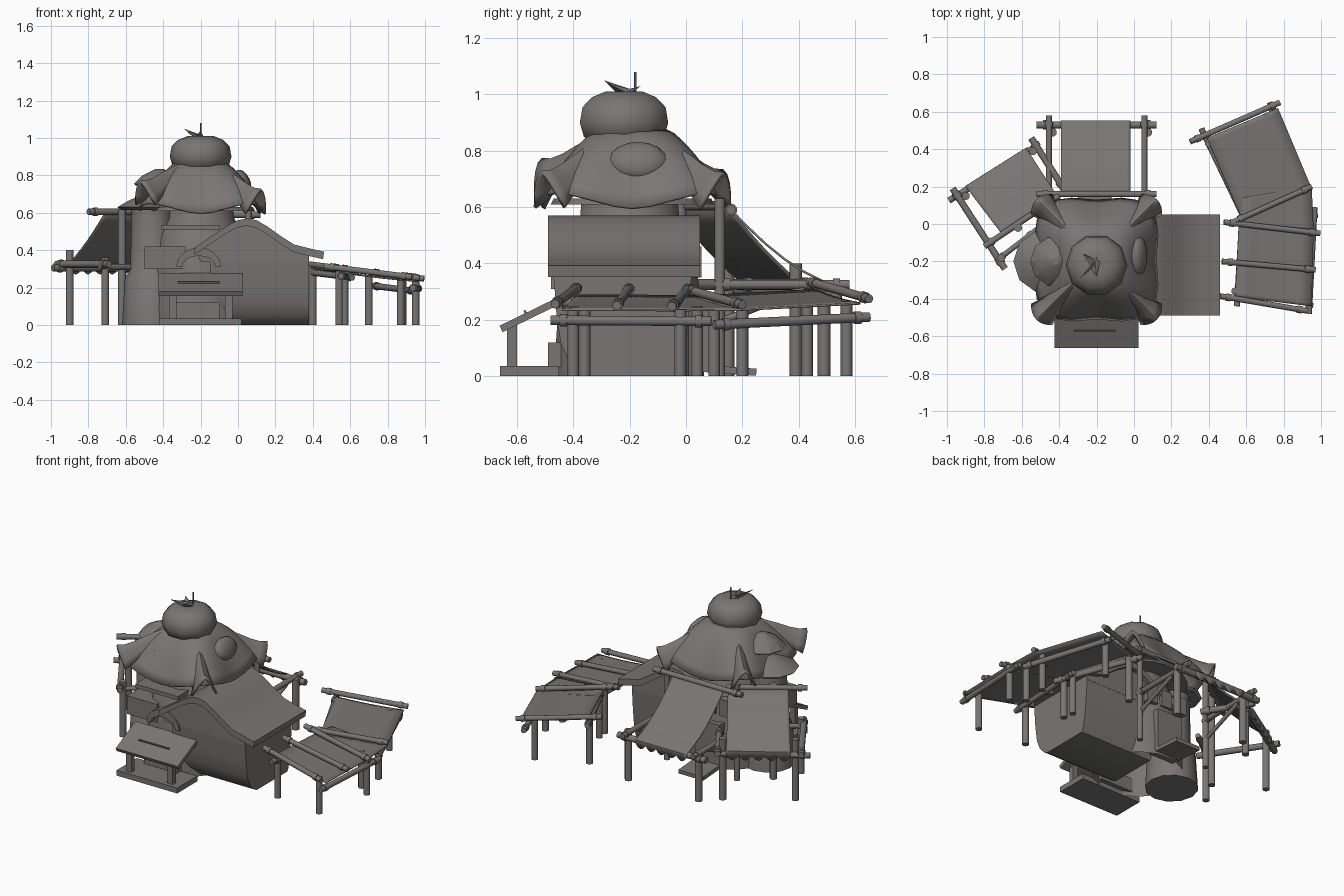
import bpy, bmesh, math
from mathutils import Vector, Matrix

if "Cube" in bpy.data.objects:
    bpy.data.objects.remove(bpy.data.objects["Cube"])

grey = bpy.data.materials.new("warm_grey")
grey.diffuse_color = (0.19, 0.183, 0.178, 1)
grey.use_nodes = True
grey.node_tree.nodes["Principled BSDF"].inputs["Base Color"].default_value = grey.diffuse_color


def finish(name, bm, smooth=None, solid=0):
    bmesh.ops.recalc_face_normals(bm, faces=bm.faces[:])
    me = bpy.data.meshes.new(name)
    bm.to_mesh(me)
    bm.free()
    ob = bpy.data.objects.new(name, me)
    bpy.context.collection.objects.link(ob)
    me.materials.append(grey)
    if solid:
        m = ob.modifiers.new("thickness", 'SOLIDIFY')
        m.thickness = solid
        m.offset = 0
    if smooth:
        bpy.context.view_layer.objects.active = ob
        ob.select_set(True)
        bpy.ops.object.shade_smooth_by_angle(angle=math.radians(smooth))
        ob.select_set(False)
    return ob


def box(name, x0, x1, y0, y1, z0, z1, rot_x=0):
    bm = bmesh.new()
    c = Vector(((x0 + x1) / 2, (y0 + y1) / 2, (z0 + z1) / 2))
    bmesh.ops.create_cube(bm, size=1, matrix=Matrix.Translation(c) @ Matrix.Rotation(rot_x, 4, 'X')
                          @ Matrix.Diagonal((x1 - x0, y1 - y0, z1 - z0, 1)))
    return finish(name, bm)


def pole(name, a, b, r=0.017, bands=True):
    """Round wooden pole with thicker lashings near its ends."""
    a, b = Vector(a), Vector(b)
    d = b - a
    q = d.to_track_quat('Z', 'Y').to_matrix().to_4x4()
    bm = bmesh.new()
    parts = [((a + b) / 2, d.length, r)]
    if bands:
        parts += [(a + d.normalized() * 0.045, 0.025, r * 1.3), (b - d.normalized() * 0.045, 0.025, r * 1.3)]
    for c, l, rr in parts:
        bmesh.ops.create_cone(bm, cap_ends=True, segments=10, radius1=rr, radius2=rr, depth=l,
                              matrix=Matrix.Translation(c) @ q)
    return finish(name, bm, 40)


def post(name, x, y, top, r=0.021):
    return pole(name, (x, y, 0), (x, y, top), r, False)


def loft(name, rows, closed=True, caps=True, smooth=40, solid=0):
    """Skin between rows of points."""
    bm = bmesh.new()
    vr = [[bm.verts.new(p) for p in row] for row in rows]
    n = len(vr[0])
    for a, b in zip(vr, vr[1:]):
        for i in range(n if closed else n - 1):
            j = (i + 1) % n
            bm.faces.new((a[i], a[j], b[j], b[i]))
    if caps:
        bm.faces.new(vr[0][::-1])
        bm.faces.new(vr[-1])
    return finish(name, bm, smooth, solid)


def lathe(name, cx, cy, prof, seg=12, smooth=40, caps=True, solid=0):
    return loft(name, [[(cx + r * math.cos(2 * math.pi * i / seg), cy + r * math.sin(2 * math.pi * i / seg), z)
                        for i in range(seg)] for r, z in prof], True, caps, smooth, solid)


def prism(name, pts, y0, y1, smooth=None):
    """Extrude an x-z outline along y."""
    return loft(name, [[(x, y, z) for x, z in pts] for y in (y0, y1)], True, True, smooth)


def blob(name, c, size, tilt=0):
    bm = bmesh.new()
    m = Matrix.Translation(c) @ Matrix.Rotation(tilt, 4, 'Y') @ Matrix.Diagonal((*size, 1))
    bmesh.ops.create_uvsphere(bm, u_segments=12, v_segments=8, radius=1, matrix=m)
    return finish(name, bm, 50)


def cloth(name, h0, h1, l0, l1, sag=0.02, fringe=0.0):
    """Sheet from high edge h0-h1 to low edge l0-l1, with an optional scalloped hem."""
    h0, h1, l0, l1 = map(Vector, (h0, h1, l0, l1))
    nu, nv = 20, 6
    rows = []
    for v in range(nv + 1):
        t = v / nv
        rows.append([h0.lerp(h1, u / nu).lerp(l0.lerp(l1, u / nu), t)
                     - Vector((0, 0, sag * math.sin(math.pi * t))) for u in range(nu + 1)])
    if fringe:
        rows.append([p - Vector((0, 0, fringe * (0.4 + 0.6 * abs(math.sin(math.pi * i / 4)))))
                     for i, p in enumerate(rows[-1])])
    return loft(name, rows, False, False, 40, 0.008)


# ---- Round house body (open underneath) and side tower
lathe("main_wall", -0.2, -0.2, [(0.27, 0), (0.27, 0.1), (0.255, 0.3), (0.23, 0.48), (0.18, 0.57), (0.17, 0.68)],
      14, 40, False)
lathe("tower_wall", -0.46, -0.2, [(0.16, 0), (0.145, 0.25), (0.115, 0.3), (0.11, 0.63)], 12)
lathe("tower_lower_roof", -0.475, -0.2, [(0.15, 0.615), (0.17, 0.63), (0.11, 0.665), (0.03, 0.70)], 10, 25)
lathe("tower_upper_roof", -0.42, -0.2, [(0.125, 0.745), (0.135, 0.755), (0.09, 0.80), (0.02, 0.835)], 10, 25)

# ---- Big dome whose rim swells and lifts toward its corners
CX, CY = -0.2, -0.19
rows = []
for k in range(9):
    t = k / 8
    row = []
    for i in range(32):
        a = 2 * math.pi * i / 32
        w = (1 + math.cos(4 * (a - math.pi / 4))) / 2
        r = 0.12 + (0.195 + 0.075 * w) * t
        row.append((CX + r * math.cos(a), CY + r * math.sin(a), 0.87 - (0.275 - 0.055 * w) * t ** 1.5))
    rows.append(row)
loft("canopy_dome", rows, True, False, 35, 0.012)
lathe("canopy_ceiling", CX, CY, [(0.29, 0.61), (0.28, 0.63)], 16)

# ---- Four flared horns: arched half-tubes running out along the diagonals
horn = [(0.10, 0.865, 0.035, 0.03), (0.19, 0.83, 0.037, 0.05), (0.28, 0.788, 0.042, 0.07),
        (0.35, 0.752, 0.05, 0.085), (0.41, 0.73, 0.062, 0.105), (0.455, 0.728, 0.075, 0.125)]
for n, (ang, dz) in enumerate(((45, -0.01), (135, 0.0), (225, 0.04), (315, -0.005))):
    a = math.radians(ang)
    rows = []
    for r, z, w, drop in horn:
        row = []
        for k in range(9):
            u = -1 + k / 4
            # the lips sweep back a little from the peak of the arch
            rr = r - 0.04 * u * u * (r / 0.455) ** 3
            row.append((CX + rr * math.cos(a) - u * w * math.sin(a), CY + rr * math.sin(a) + u * w * math.cos(a),
                        z + dz * (r / 0.455) - drop * abs(u) ** 1.5))
        rows.append(row)
    loft("canopy_horn_%d" % n, rows, False, False, 45, 0.014)
blob("right_roof_bulge", (0.025, -0.17, 0.765), (0.04, 0.105, 0.07), math.radians(-25))
blob("front_roof_knob", (-0.31, -0.39, 0.765), (0.028, 0.04, 0.014))

# ---- Puffed cap with stalk and leaves
lathe("cap", -0.2, -0.22, [(0.12, 0.835), (0.15, 0.85), (0.165, 0.90), (0.155, 0.955), (0.12, 0.99),
                           (0.07, 1.01), (0.01, 1.0)], 10, 50)
pole("cap_stalk", (-0.2, -0.18, 0.98), (-0.2, -0.18, 1.08), 0.004, False)
for s, tip in enumerate([(-0.29, -0.29, 1.05), (-0.2, -0.28, 1.04), (-0.27, -0.16, 1.03)]):
    bm = bmesh.new()
    base = [bm.verts.new(p) for p in ((-0.23, -0.24, 1.0), (-0.18, -0.2, 1.0), (-0.21, -0.2, 1.02))]
    top = bm.verts.new(tip)
    bm.faces.new(base)
    for i in range(3):
        bm.faces.new((base[i], base[(i + 1) % 3], top))
    finish("cap_leaf_%d" % s, bm)

# ---- Right wing: walls that curve under at the foot, gable and swept roof
rows = [[(-0.15, y0, z), (0.38, y0, z), (0.38, y1, z), (-0.15, y1, z)] for z, y0, y1 in
        ((0, -0.35, -0.03), (0.02, -0.385, -0.02), (0.06, -0.42, -0.01), (0.12, -0.445, 0.0),
         (0.22, -0.46, 0.01), (0.36, -0.47, 0.02))]
loft("wing_wall", rows, True, True, 35)
curve = [(-0.23, 0.415), (-0.14, 0.475), (-0.05, 0.535), (0.0, 0.56), (0.05, 0.57), (0.1, 0.56),
         (0.16, 0.525), (0.23, 0.475), (0.3, 0.43), (0.38, 0.41), (0.46, 0.392)]
prism("wing_roof", curve + [(x - 0.005, z - 0.04) for x, z in reversed(curve)], -0.49, 0.05, 30)
prism("wing_gable", [(x, z - 0.02) for x, z in curve[:-1]] + [(0.38, 0.34), (-0.2, 0.34)], -0.47, 0.02)

# ---- Front stall
box("stall_floor", -0.42, 0.02, -0.66, -0.45, 0, 0.035)
for x in (-0.35, -0.05):
    box("stall_post", x - 0.02, x + 0.02, -0.635, -0.6, 0.03, 0.19)
box("stall_roof", -0.425, 0.025, -0.668, -0.44, 0.205, 0.23, math.radians(26))
box("stall_roof_batten", -0.32, -0.1, -0.575, -0.567, 0.222, 0.234, math.radians(26))
box("stall_step", -0.34, -0.1, -0.49, -0.42, 0.03, 0.12)

# ---- Front ledge, window box and arched hood
box("front_ledge", -0.41, -0.1, -0.48, -0.36, 0.51, 0.535)
box("window_box", -0.5, -0.28, -0.44, -0.3, 0.3, 0.42)
arch = [(-0.21 + r * math.cos(math.pi * i / 8), 0.31 + h * math.sin(math.pi * i / 8))
        for r, h, order in ((0.12, 0.105, range(9)), (0.09, 0.06, range(8, -1, -1))) for i in order]
prism("arched_hood", arch, -0.48, -0.4)

# ---- Back doorway, windows and ramp
box("back_door_frame", -0.3, -0.12, 0.0, 0.08, 0.02, 0.3)
for x in (-0.32, -0.21, -0.1):
    box("back_window_frame", x - 0.04, x + 0.04, -0.02, 0.055, 0.35, 0.46)
box("back_ramp", -0.3, -0.12, 0.06, 0.25, 0.008, 0.033, math.radians(-4))

# ---- Back awning frame and sheet
cloth("back_awning", (-0.39, 0.15, 0.6), (-0.02, 0.15, 0.6), (-0.39, 0.55, 0.31), (-0.02, 0.55, 0.31), 0.04, 0.05)
pole("back_awning_high_pole", (-0.52, 0.16, 0.59), (0.12, 0.16, 0.59))
pole("back_awning_low_pole", (-0.52, 0.53, 0.3), (0.12, 0.53, 0.3), 0.02)
for x in (-0.455, 0.055):
    pole("back_awning_side_rail", (x, 0.58, 0.325), (x, 0.1, 0.325))
    post("back_awning_outer_post", x + 0.02, 0.49, 0.33, 0.023)
    post("back_awning_inner_post", x, 0.12, 0.63, 0.019)
    pole("back_awning_brace", (x, 0.14, 0.2), (x, 0.42, 0.31), 0.013, False)

# ---- Left awning frame and sheet
cloth("left_awning", (-0.71, -0.05, 0.6), (-0.41, 0.15, 0.6), (-0.9, 0.2, 0.33), (-0.575, 0.405, 0.33), 0.015, 0.06)
pole("left_awning_high_pole", (-0.8, -0.12, 0.605), (-0.4, 0.15, 0.605))
pole("left_awning_outer_rail", (-0.97, 0.19, 0.325), (-0.69, -0.24, 0.325), 0.019)
pole("left_awning_inner_rail", (-0.55, 0.46, 0.325), (-0.37, 0.18, 0.325), 0.019)
pole("left_awning_low_pole", (-0.99, 0.125, 0.305), (-0.53, 0.41, 0.305), 0.018)
for x, y, h in ((-0.9, 0.15, 0.4), (-0.71, -0.18, 0.36), (-0.54, 0.39, 0.4), (-0.62, -0.02, 0.62)):
    post("left_awning_post", x, y, h, 0.022)
pole("left_awning_wall_tie", (-0.74, -0.2, 0.31), (-0.52, -0.03, 0.31), 0.015)


# ---- Right-hand low shelters: sheets falling gently towards +x
def slope(x, y, dz=0.0):
    return (x, y, 0.31 - 0.125 * (x - 0.4) + dz)


for n, c in (("rear_shelter_sheet", ((0.39, 0.46), (0.58, 0.02), (0.77, 0.62), (0.95, 0.19))),
             ("middle_shelter_sheet", ((0.58, 0.14), (0.56, 0.0), (0.95, 0.2), (0.96, -0.03))),
             ("front_shelter_sheet", ((0.56, 0.0), (0.54, -0.39), (0.96, -0.03), (0.95, -0.44)))):
    cloth(n, *[slope(x, y, -0.006) for x, y in c], sag=0.006)
for a, b in (((0.3, 0.44), (0.78, 0.65)), ((0.53, 0.01), (0.95, 0.2)), ((0.48, 0.01), (0.995, -0.05)),
             ((0.47, -0.2), (0.97, -0.245)), ((0.46, -0.385), (0.93, -0.465))):
    pole("shelter_rafter", slope(*a, 0.012), slope(*b, 0.012), 0.016)
for a, b, dz in (((0.36, 0.51), (0.61, -0.01), -0.03), ((0.585, 0.14), (0.55, -0.44), -0.03),
                 ((0.965, 0.09), (0.935, -0.48), -0.045), ((0.725, 0.65), (0.94, 0.1), -0.06)):
    pole("shelter_long_rail", slope(*a, dz), slope(*b, dz), 0.017)
for x, y in ((0.4, 0.43), (0.56, 0.1), (0.57, 0.03), (0.54, -0.36), (0.7, 0.57),
             (0.88, 0.2), (0.95, -0.02), (0.87, 0.04), (0.87, -0.4)):
    post("shelter_post", x, y, slope(x, y)[2] - 0.005)
